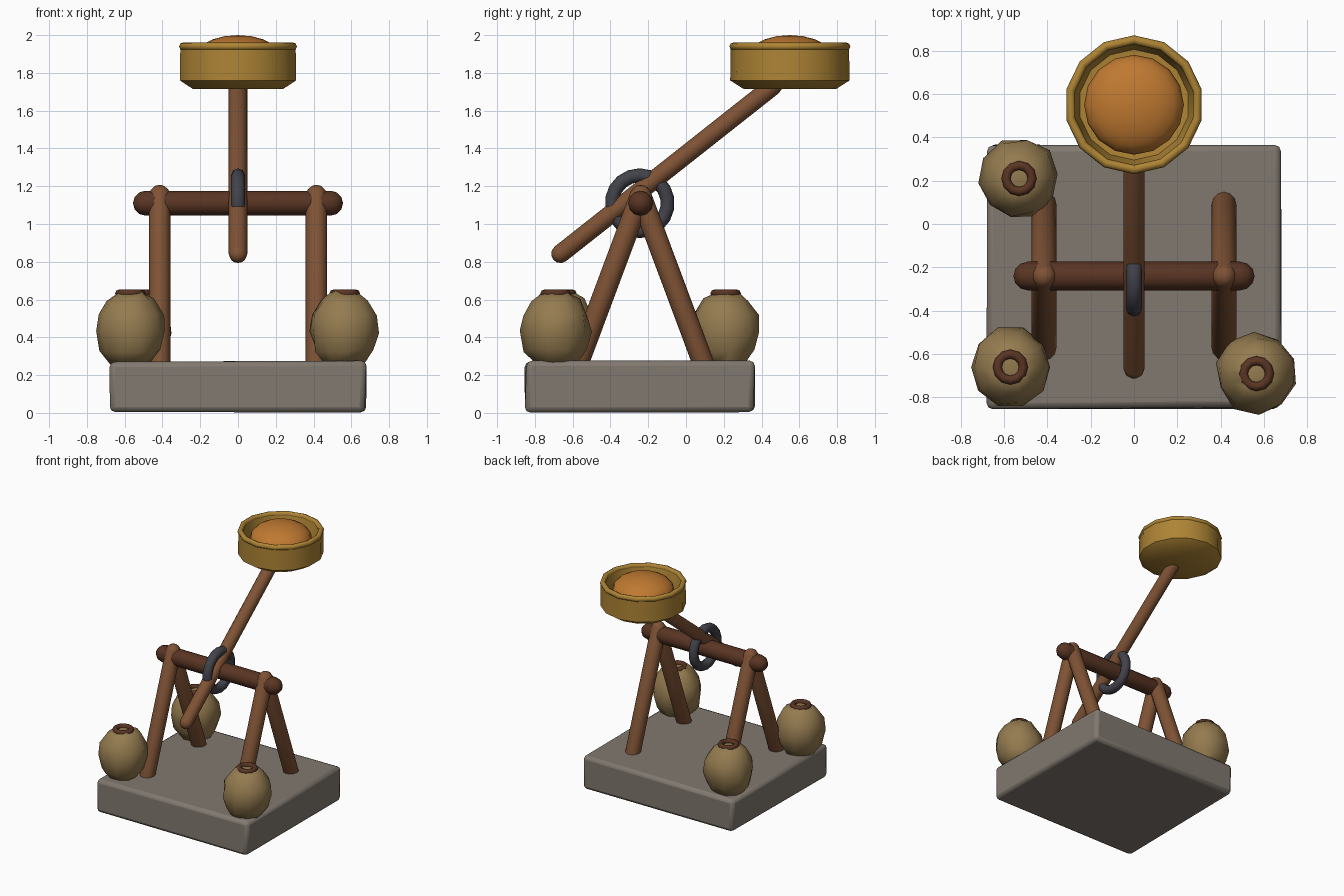
import bpy, bmesh, math, random
from mathutils import Vector

if "Cube" in bpy.data.objects:
    bpy.data.objects.remove(bpy.data.objects["Cube"])

random.seed(4)


def material(name, r, g, b):
    m = bpy.data.materials.new(name)
    m.diffuse_color = (r, g, b, 1)
    m.use_nodes = True
    m.node_tree.nodes["Principled BSDF"].inputs["Base Color"].default_value = m.diffuse_color
    return m


STONE = material("stone", 0.22, 0.19, 0.16)
WOOD = material("wood", 0.21, 0.085, 0.035)
DARK = material("dark_wood", 0.10, 0.035, 0.017)
IRON = material("iron", 0.055, 0.055, 0.07)
BRASS = material("brass", 0.42, 0.23, 0.035)
ORANGE = material("orange", 0.52, 0.19, 0.03)
SACK = material("sack", 0.30, 0.20, 0.08)


def finish(ob, name, mat, angle=40):
    ob.name = name
    ob.data.materials.append(mat)
    bpy.ops.object.select_all(action='DESELECT')
    bpy.context.view_layer.objects.active = ob
    ob.select_set(True)
    bpy.ops.object.shade_smooth_by_angle(angle=math.radians(angle))
    return ob


def lathe(name, profile, sides, loc, mat, jitter=0.0, angle=40, phase=0.0):
    """Revolve (radius, height) points round z; radius 0 makes a pole."""
    bm = bmesh.new()
    rings = []
    for r, z in profile:
        n = sides if r > 0 else 1
        ring = []
        for i in range(n):
            a = 2 * math.pi * i / sides + phase
            s = r * (1 + random.uniform(-jitter, jitter))
            h = z + (random.uniform(-jitter, jitter) * 0.2 if r > 0 else 0)
            ring.append(bm.verts.new((s * math.cos(a), s * math.sin(a), h)))
        rings.append(ring)
    for a, b in zip(rings, rings[1:]):
        for i in range(sides):
            j = (i + 1) % sides
            quad = [a[i % len(a)], a[j % len(a)], b[j % len(b)], b[i % len(b)]]
            bm.faces.new(list(dict.fromkeys(quad)))
    bmesh.ops.recalc_face_normals(bm, faces=bm.faces)
    me = bpy.data.meshes.new(name)
    bm.to_mesh(me)
    bm.free()
    ob = bpy.data.objects.new(name, me)
    bpy.context.collection.objects.link(ob)
    ob.location = loc
    return finish(ob, name, mat, angle)


def pole(name, p, q, r, mat):
    """Round-ended bar between two cap centres."""
    p, q = Vector(p), Vector(q)
    d = q - p
    caps = [math.radians(t) for t in (0, 30, 60, 90)]
    low = [(r * math.sin(t) if t else 0, -r * math.cos(t)) for t in caps]
    high = [(x, d.length - z) for x, z in reversed(low)]
    ob = lathe(name, low + high, 12, p, mat)
    ob.rotation_euler = d.to_track_quat('Z', 'Y').to_euler()
    return ob


def ring(name, loc, major, minor, mat, rot=(0, 0, 0), n=16, m=8):
    bpy.ops.mesh.primitive_torus_add(location=loc, rotation=rot, major_radius=major,
                                     minor_radius=minor, major_segments=n, minor_segments=m)
    return finish(bpy.context.object, name, mat, 60)


# Stone base: slightly uneven, bevelled slab
bpy.ops.mesh.primitive_cube_add(size=1, location=(0, -0.243, 0.139))
base = bpy.context.object
base.scale = (1.35, 1.21, 0.266)
bpy.ops.object.transform_apply(location=False, scale=True)
for v in base.data.vertices:
    v.co += Vector([random.uniform(-0.007, 0.007) for _ in range(3)])
bev = base.modifiers.new("edge", 'BEVEL')
bev.width, bev.segments = 0.028, 2
finish(base, "stone_base", STONE)

# A-frame legs on both sides
for side, x in (("left", -0.415), ("right", 0.415)):
    for end, y in (("front", -0.58), ("back", 0.10)):
        pole(f"{end}_{side}_leg", (x, y, 0.24), (x, -0.24, 1.15), 0.057, WOOD)

# Axle, throwing arm and iron ring
pole("axle", (-0.49, -0.24, 1.11), (0.49, -0.24, 1.11), 0.066, DARK)
pole("throwing_arm", (0, -0.665, 0.842), (0, 0.46, 1.73), 0.049, WOOD)
ring("iron_ring", (0, -0.245, 1.11), 0.148, 0.037, IRON, (0, math.pi / 2, 0), 18)

# Bowl with rim, and the shot inside it
C = (0, 0.55, 0)
lathe("bowl", [(0, 1.715), (0.245, 1.715), (0.316, 1.76), (0.313, 1.94), (0.282, 1.94),
               (0.255, 1.82), (0, 1.80)], 14, C, BRASS, phase=math.pi / 2)
rim = ring("bowl_rim", (0, 0.55, 1.94), 0.299, 0.021, BRASS, (0, 0, math.pi / 2), 14)
bpy.ops.mesh.primitive_uv_sphere_add(segments=16, ring_count=10, radius=1, location=(0, 0.55, 1.88))
shot = bpy.context.object
shot.scale = (0.23, 0.23, 0.12)
finish(shot, "shot", ORANGE)

# Lumpy sacks with tied necks
POT = [(0, 0.245), (0.11, 0.262), (0.162, 0.33), (0.185, 0.43), (0.172, 0.52),
       (0.125, 0.60), (0.075, 0.635), (0, 0.625)]
for i, (x, y) in enumerate([(-0.57, -0.66), (0.565, -0.69), (-0.53, 0.21)]):
    lathe(f"sack_{i + 1}", POT, 10, (x, y, 0), SACK, jitter=0.05, angle=50, phase=i)
    ring(f"sack_tie_{i + 1}", (x, y, 0.632), 0.06, 0.021, DARK, n=12, m=8)
